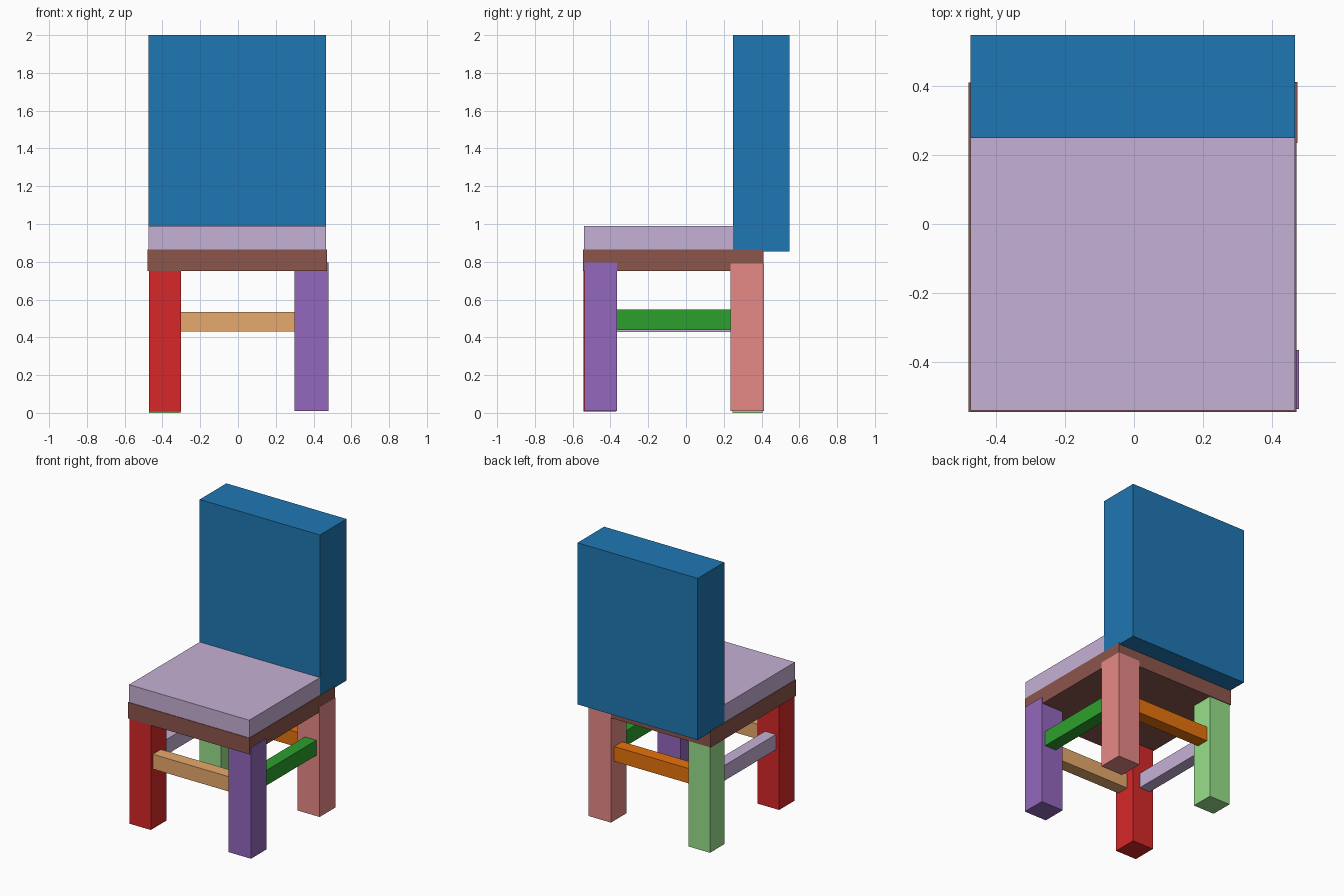
import bpy

cube = bpy.data.objects.get("Cube")
if cube:
    bpy.data.objects.remove(cube, do_unlink=True)


def linear(c):
    return c / 12.92 if c <= 0.04045 else ((c + 0.055) / 1.055) ** 2.4


def material(name, hexcode):
    rgb = [linear(v / 255) for v in bytes.fromhex(hexcode)]
    mat = bpy.data.materials.new(name)
    mat.use_nodes = True
    mat.diffuse_color = (*rgb, 1)
    mat.node_tree.nodes["Principled BSDF"].inputs["Base Color"].default_value = (*rgb, 1)
    return mat


palette = {
    "blue": "1f77b4", "orange": "ff7f0e", "tan": "ffbb78", "green": "2ca02c",
    "light green": "98df8a", "red": "d62728", "pink": "ff9896",
    "purple": "9467bd", "mauve": "c5b0d5", "brown": "8c564b",
}
mats = {name: material(name, code) for name, code in palette.items()}


def box(name, color, x, y, z):
    """Flat-faced box from its extents along each axis."""
    bpy.ops.mesh.primitive_cube_add(size=1)
    ob = bpy.context.object
    ob.name = ob.data.name = name
    ob.location = [(a + b) / 2 for a, b in (x, y, z)]
    ob.scale = [b - a for a, b in (x, y, z)]
    bpy.ops.object.transform_apply(location=False, rotation=False, scale=True)
    ob.data.materials.append(mats[color])


# Seat and backrest
box("seat_frame", "brown", (-0.48, 0.472), (-0.545, 0.41), (0.75, 0.865))
box("seat_cushion", "mauve", (-0.475, 0.467), (-0.541, 0.25), (0.865, 0.99))
box("backrest", "blue", (-0.475, 0.467), (0.25, 0.548), (0.855, 2))

# Legs
box("front_right_leg", "red", (-0.471, -0.303), (-0.543, -0.37), (0.007, 0.78))
box("front_left_leg", "purple", (0.3, 0.478), (-0.537, -0.365), (0.01, 0.795))
box("back_left_leg", "pink", (0.3, 0.475), (0.235, 0.412), (0.01, 0.79))
box("back_right_leg", "light green", (-0.472, -0.305), (0.245, 0.405), (0, 0.78))

# Stretcher rails between the legs
box("front_rail", "tan", (-0.303, 0.3), (-0.52, -0.43), (0.43, 0.535))
box("back_rail", "orange", (-0.305, 0.3), (0.285, 0.375), (0.43, 0.535))
box("left_rail", "green", (0.36, 0.45), (-0.365, 0.235), (0.44, 0.547))
box("right_rail", "mauve", (-0.445, -0.36), (-0.37, 0.245), (0.427, 0.535))
